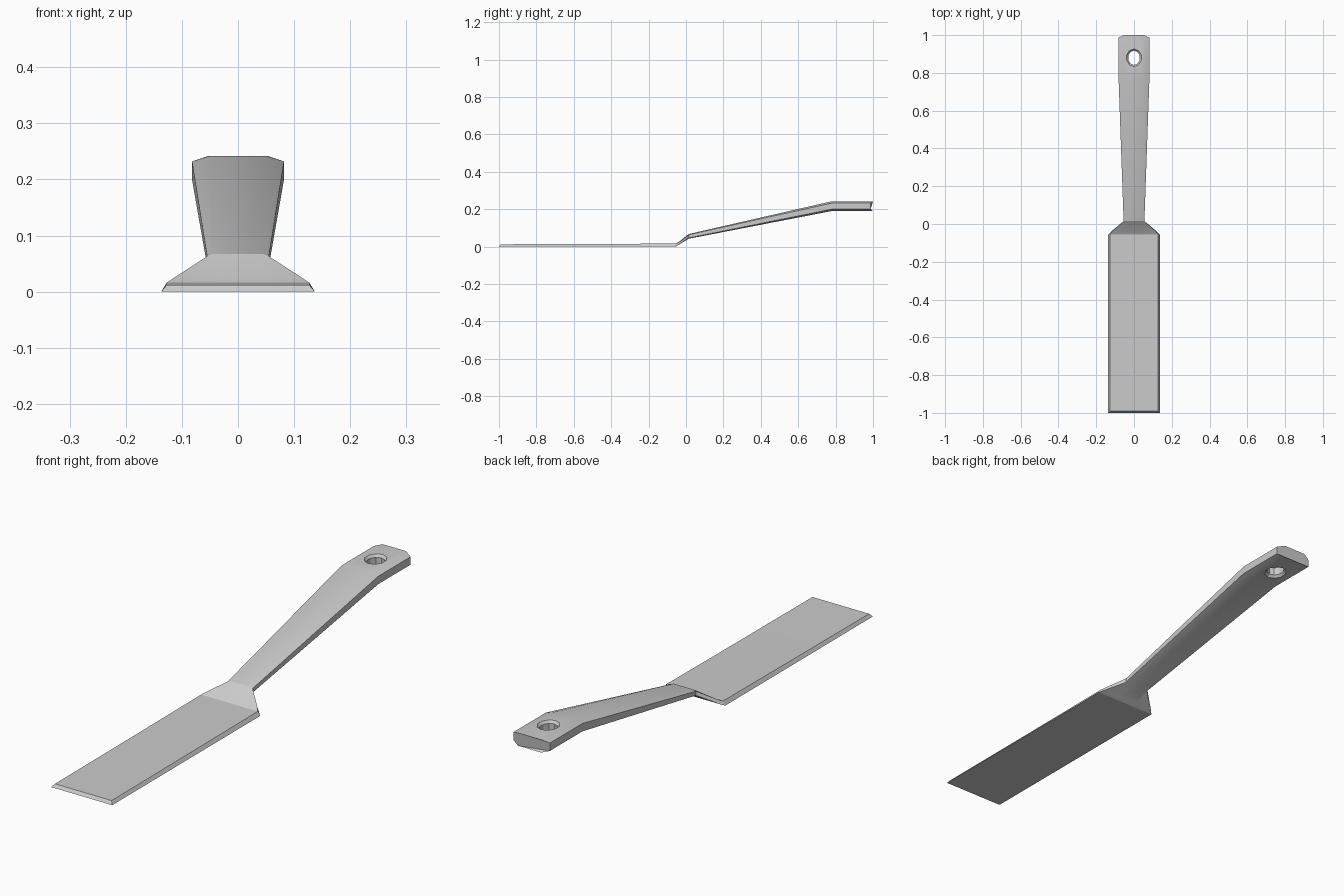
import bpy, bmesh, math

if "Cube" in bpy.data.objects:
    bpy.data.objects.remove(bpy.data.objects["Cube"])

# One cross-section of half-outline points, mirrored into an 8-sided ring.
# wi: half-width of flat centre, wt/wb: upper/lower edge half-widths,
# crown: edge chamfer height, top_dy/edge_dy: y shifts of the top / outer edges
def section(y, zb, zt, wi, wt, wb, crown=0.0, top_dy=0.0, edge_dy=0.0):
    half = [(wi, y + top_dy, zt), (wt, y + top_dy + edge_dy, zt - crown),
            (wb, y + edge_dy, zb + crown), (wi, y, zb)]
    return half + [(-x, yy, z) for x, yy, z in reversed(half)]


def loft(name, rings):
    bm = bmesh.new()
    loops = [[bm.verts.new(p) for p in ring] for ring in rings]
    for a, b in zip(loops, loops[1:]):
        for i in range(len(a)):
            j = (i + 1) % len(a)
            bm.faces.new((a[i], a[j], b[j], b[i]))
    bm.faces.new(loops[0])
    bm.faces.new(loops[-1])
    bmesh.ops.recalc_face_normals(bm, faces=bm.faces)
    mesh = bpy.data.meshes.new(name)
    bm.to_mesh(mesh)
    bm.free()
    ob = bpy.data.objects.new(name, mesh)
    bpy.context.collection.objects.link(ob)
    return ob


# Blade, neck and handle as one continuous piece
spatula = loft("spatula", [
    section(-1.00, 0.000, 0.012, 0.045, 0.127, 0.137, top_dy=0.010),
    section(-0.40, 0.000, 0.014, 0.045, 0.127, 0.137),
    section(-0.055, 0.000, 0.016, 0.045, 0.127, 0.137),
    section(-0.04, 0.008, 0.024, 0.045, 0.115, 0.122),
    section(0.015, 0.042, 0.067, 0.045, 0.055, 0.055, 0.004),
    section(0.78, 0.190, 0.242, 0.050, 0.082, 0.082, 0.010),
    section(1.00, 0.190, 0.242, 0.052, 0.082, 0.082, 0.010, edge_dy=-0.013),
])


# Hanging hole: straight bore with a chamfered rim on both faces
def hole_ring(z, rx, ry, n=10):
    return [(rx * math.cos(2 * math.pi * (i + 0.5) / n),
             0.88 + ry * math.sin(2 * math.pi * (i + 0.5) / n), z) for i in range(n)]


cutter = loft("hole_cutter", [
    hole_ring(0.180, 0.050, 0.056), hole_ring(0.200, 0.032, 0.038),
    hole_ring(0.232, 0.032, 0.038), hole_ring(0.252, 0.050, 0.056)])
cutter.hide_render = True
cutter.hide_viewport = True

cut = spatula.modifiers.new("hanging_hole", 'BOOLEAN')
cut.operation = 'DIFFERENCE'
cut.solver = 'EXACT'
cut.object = cutter

bpy.ops.object.select_all(action='DESELECT')
bpy.context.view_layer.objects.active = spatula
spatula.select_set(True)
bpy.ops.object.modifier_apply(modifier=cut.name)
bpy.data.objects.remove(cutter)
bpy.ops.object.shade_smooth_by_angle(angle=math.radians(25))
